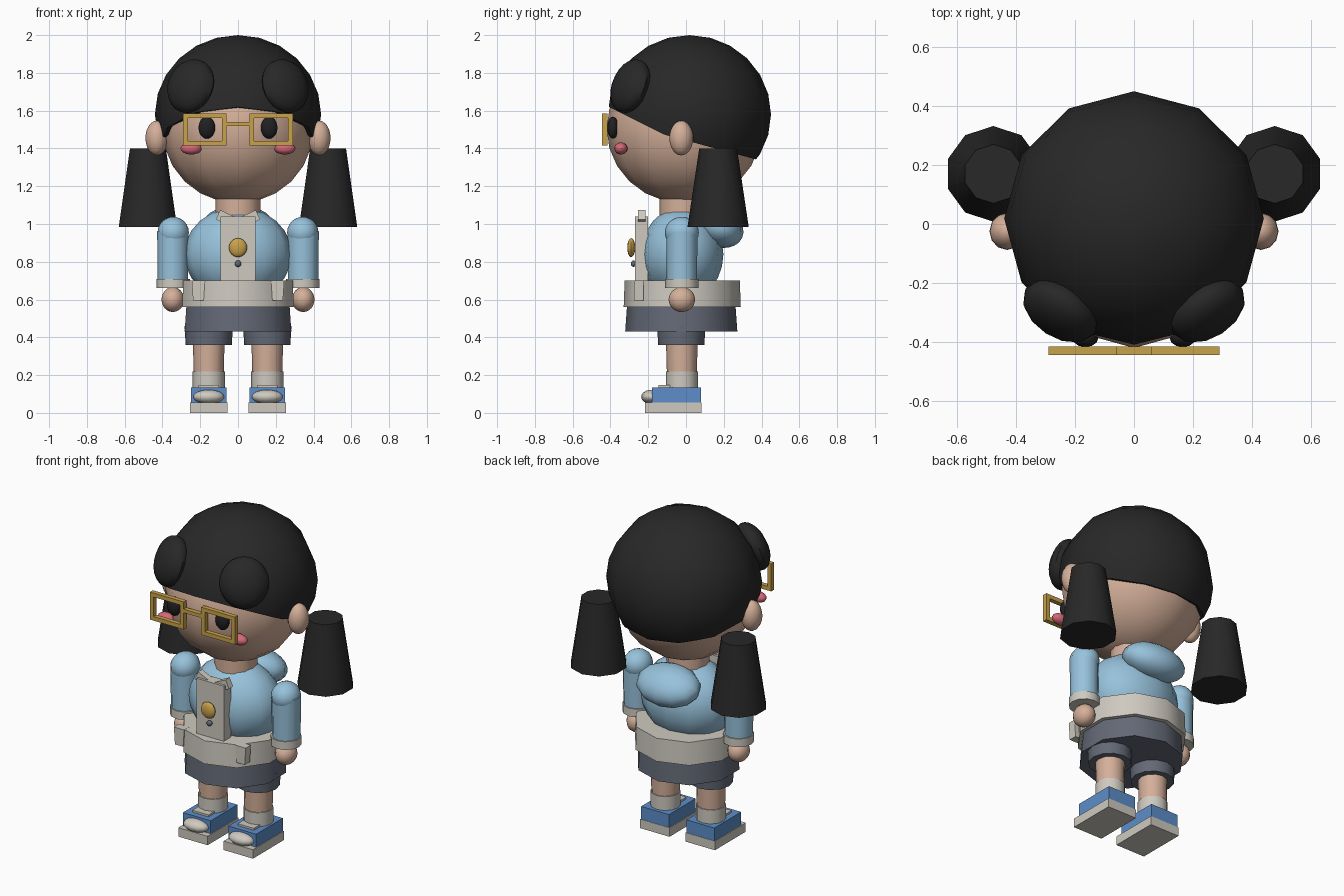
import bpy, bmesh
from math import radians
from mathutils import Matrix, Vector, Euler

cube = bpy.data.objects.get("Cube")
if cube:
    bpy.data.objects.remove(cube, do_unlink=True)


def material(name, rgb):
    m = bpy.data.materials.new(name)
    m.use_nodes = True
    m.diffuse_color = (*rgb, 1)
    m.node_tree.nodes["Principled BSDF"].inputs["Base Color"].default_value = (*rgb, 1)
    return m


SKIN = material("skin", (0.66, 0.43, 0.32))
HAIR = material("hair_black", (0.021, 0.021, 0.021))
EYE = material("eye_black", (0.015, 0.015, 0.017))
SHIRT = material("light_blue", (0.31, 0.54, 0.71))
CREAM = material("cream", (0.62, 0.59, 0.53))
SLATE = material("slate_grey", (0.125, 0.14, 0.18))
SHOE = material("shoe_blue", (0.11, 0.27, 0.58))
GOLD = material("gold", (0.58, 0.36, 0.07))
PINK = material("pink", (0.66, 0.14, 0.19))


def finish(name, bm, mat, loc, rot=(0, 0, 0)):
    mesh = bpy.data.meshes.new(name)
    bmesh.ops.recalc_face_normals(bm, faces=bm.faces)
    bm.to_mesh(mesh)
    bm.free()
    mesh.materials.append(mat)
    obj = bpy.data.objects.new(name, mesh)
    bpy.context.collection.objects.link(obj)
    obj.location = loc
    obj.rotation_euler = Euler([radians(a) for a in rot])
    bpy.ops.object.select_all(action="DESELECT")
    obj.select_set(True)
    bpy.context.view_layer.objects.active = obj
    bpy.ops.object.shade_smooth_by_angle(angle=radians(45))
    return obj


def ball(name, mat, loc, size, rot=(0, 0, 0), rings=12, cuts=()):
    bm = bmesh.new()
    bmesh.ops.create_uvsphere(bm, u_segments=12, v_segments=rings, radius=1,
                              matrix=Matrix.Diagonal((*size, 1)))
    # each cut removes what lies below a plane and caps the hole
    for point, normal in cuts:
        geom = bm.verts[:] + bm.edges[:] + bm.faces[:]
        bmesh.ops.bisect_plane(bm, geom=geom, plane_co=Vector(point) - Vector(loc),
                               plane_no=normal, clear_inner=True)
        bmesh.ops.holes_fill(bm, edges=[e for e in bm.edges if e.is_boundary])
    return finish(name, bm, mat, loc, rot)


def tube(name, mat, x, y, bottom, top, r_bottom, r_top, sides=12):
    bm = bmesh.new()
    bmesh.ops.create_cone(bm, cap_ends=True, segments=sides, radius1=r_bottom,
                          radius2=r_top, depth=top - bottom)
    return finish(name, bm, mat, (x, y, (top + bottom) / 2))


def box(name, mat, loc, size, rot=(0, 0, 0), taper=1):
    bm = bmesh.new()
    bmesh.ops.create_cube(bm, size=1, matrix=Matrix.Diagonal((*size, 1)))
    for v in bm.verts:
        if v.co.z < 0:
            v.co.x *= taper
    return finish(name, bm, mat, loc, rot)


# Head, hair cap and neck
ball("head", SKIN, (0, -0.01, 1.505), (0.40, 0.41, 0.395))
ball("hair_cap", HAIR, (0, 0.018, 1.58), (0.44, 0.432, 0.42),
     cuts=[((0, -0.4, 1.615), (0, 0.5, 1)), ((0, 0.36, 1.345), (0, 0.27, 1))])
tube("neck", SKIN, 0, -0.02, 1.02, 1.2, 0.12, 0.12)

# Torso, hood and shirt front
ball("torso", SHIRT, (0, -0.02, 0.84), (0.285, 0.218, 0.25))
ball("hood", SHIRT, (0, 0.17, 0.985), (0.2, 0.14, 0.105), (-25, 0, 0))
box("placket", CREAM, (0, -0.235, 0.865), (0.185, 0.07, 0.35))
ball("medallion", GOLD, (0, -0.29, 0.875), (0.048, 0.021, 0.05))
ball("button", SLATE, (0, -0.278, 0.79), (0.017, 0.014, 0.017))

# Hem band and shorts
tube("hem_band", CREAM, 0, -0.02, 0.56, 0.7, 0.31, 0.305, 10)
tube("shorts", SLATE, 0, -0.025, 0.43, 0.57, 0.297, 0.287, 10)

# Glasses bridge
box("glasses_bridge", GOLD, (0, -0.43, 1.53), (0.13, 0.028, 0.022))

for side, s in (("left", 1), ("right", -1)):
    # Face
    ball(f"{side}_ear", SKIN, (s * 0.43, -0.025, 1.455), (0.06, 0.063, 0.092))
    ball(f"{side}_eye", EYE, (s * 0.165, -0.387, 1.51), (0.044, 0.03, 0.058))
    ball(f"{side}_cheek", PINK, (s * 0.248, -0.345, 1.4), (0.056, 0.035, 0.032))
    for part, z in (("top", 1.573), ("bottom", 1.428)):
        box(f"{side}_glasses_{part}", GOLD, (s * 0.175, -0.43, z), (0.23, 0.028, 0.025))
    for part, x in (("inner", 0.0725), ("outer", 0.2775)):
        box(f"{side}_glasses_{part}", GOLD, (s * x, -0.43, 1.5), (0.025, 0.028, 0.168))

    # Hair bun and pigtail
    ball(f"{side}_bun", HAIR, (s * 0.25, -0.295, 1.73), (0.14, 0.08, 0.148),
         (-20, 0, s * 33))
    tube(f"{side}_pigtail", HAIR, s * 0.477, 0.17, 0.985, 1.4, 0.162, 0.1, 10)

    # Arm
    ball(f"{side}_shoulder", SHIRT, (s * 0.343, -0.022, 0.955), (0.083, 0.09, 0.083))
    tube(f"{side}_sleeve", SHIRT, s * 0.345, -0.022, 0.69, 0.96, 0.08, 0.083)
    tube(f"{side}_cuff", CREAM, s * 0.343, -0.022, 0.66, 0.71, 0.088, 0.088)
    ball(f"{side}_hand", SKIN, (s * 0.345, -0.022, 0.6), (0.06, 0.07, 0.066))

    # Collar flap and hem tab
    box(f"{side}_collar", CREAM, (s * 0.065, -0.235, 1.03), (0.09, 0.04, 0.055),
        (0, -s * 25, 0))
    box(f"{side}_hem_tab", CREAM, (s * 0.21, -0.25, 0.648), (0.07, 0.05, 0.105), taper=0.8)

    # Leg
    tube(f"{side}_shorts_leg", SLATE, s * 0.155, -0.025, 0.36, 0.46, 0.122, 0.128)
    tube(f"{side}_leg", SKIN, s * 0.155, -0.022, 0.2, 0.38, 0.079, 0.084)
    tube(f"{side}_sock", CREAM, s * 0.155, -0.022, 0.12, 0.22, 0.085, 0.085)

    # Shoe
    box(f"{side}_shoe", SHOE, (s * 0.155, -0.05, 0.095), (0.19, 0.26, 0.08))
    box(f"{side}_sole", CREAM, (s * 0.155, -0.068, 0.0275), (0.2, 0.3, 0.055))
    box(f"{side}_laces", CREAM, (s * 0.155, -0.115, 0.137), (0.11, 0.06, 0.02))
    ball(f"{side}_toe_cap", CREAM, (s * 0.155, -0.185, 0.085), (0.082, 0.052, 0.037))
